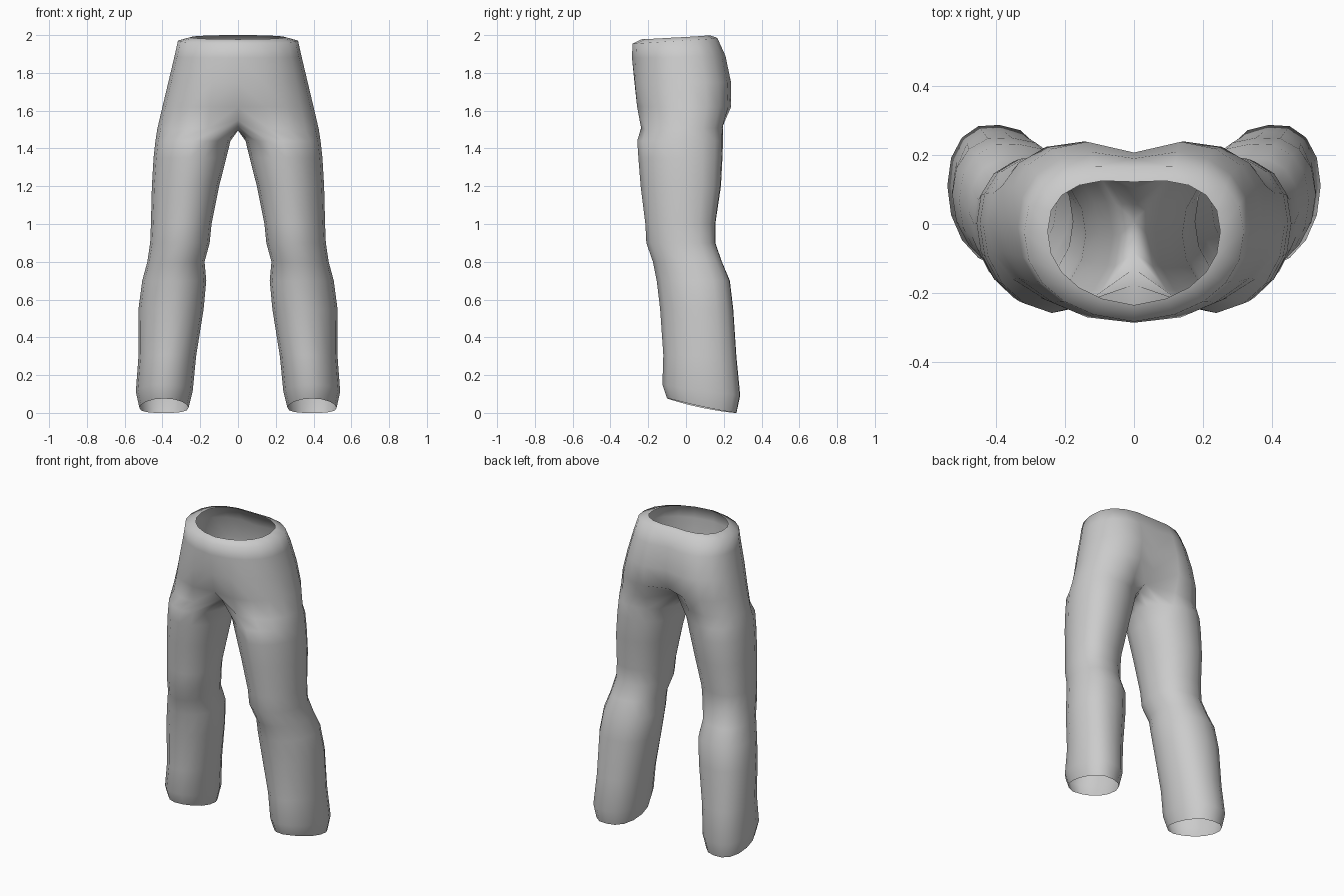
import bpy, bmesh, math

if "Cube" in bpy.data.objects:
    bpy.data.objects.remove(bpy.data.objects["Cube"])

N = 16      # vertices around a leg
H = 11      # of these, the ones continuing up into the half pelvis

# Pelvis levels: z front, z back, half width, y front, y back, front dent, back cleft
PELVIS = [
    (1.978, 2.00, .25, -.235, .122, 0, 0),
    (1.955, 1.985, .318, -.283, .165, 0, 0),
    (1.88, 1.89, .337, -.286, .20, 0, .01),
    (1.75, 1.75, .369, -.283, .232, .01, .025),
    (1.62, 1.62, .40, -.275, .237, .03, .05),
    (1.50, 1.51, .427, -.265, .202, .09, .10),
]
# Leg levels: z, x inner, x outer, y front, y back
LEG = [
    (1.44, .04, .437, -.258, .196),
    (1.35, .062, .447, -.252, .193),
    (1.20, .10, .456, -.24, .185),
    (1.00, .14, .461, -.215, .155),
    (.90, .15, .465, -.21, .155),
    (.80, .177, .48, -.175, .19),
    (.70, .168, .507, -.155, .232),
    (.55, .182, .527, -.137, .25),
    (.30, .222, .527, -.12, .267),
    (.12, .24, .541, -.125, .287),
    (.045, .262, .522, -.10, .267),
]


def power(v, p):
    return math.copysign(abs(v) ** p, v)


bm = bmesh.new()

# Waist and hips: half rings from front centre, round the side, to back centre
rings = []
for zf, zb, rx, yf, yb, dent, cleft in PELVIS:
    ring = []
    for i in range(H):
        a = math.radians(-90 + 180 * i / (H - 1))
        c, s = math.cos(a), math.sin(a)
        z = zf + (zb - zf) * (s + 1) / 2
        x = 0 if i in (0, H - 1) else rx * power(c, .85)
        # fullest part of the hips lies beside the centre line
        full = min(1, abs(s) / (.951 if (dent if s < 0 else cleft) else 1))
        y = (yf + yb) / 2 + (yb - yf) / 2 * power(math.copysign(full, s), .88) + .035 * c
        near = max(0, 1 - x / (rx * .45))
        y += near * (dent if s < 0 else -cleft)
        if zf < 1.55:                       # the seam rises at the centre
            z += .05 * near
        ring.append(bm.verts.new((x, y, z)))
    rings.append(ring)

# Crotch seam closes the lowest half ring into a full leg ring
front, back = rings[-1][0].co, rings[-1][-1].co
seam = []
for k in range(1, N - H + 1):
    t = k / (N - H + 1)
    p = back.lerp(front, t)
    p.z -= .06 * math.sin(math.pi * t)
    seam.append(bm.verts.new((0, p.y, p.z)))
top = rings[-1] + seam

for a, b in zip(rings, rings[1:]):
    for i in range(H - 1):
        bm.faces.new((a[i], b[i], b[i + 1], a[i + 1]))

# Leg
previous = top
for z, xi, xo, yf, yb in LEG:
    tilt = .07 * max(0, 1 - z / .35)        # hem rises toward the front
    ring = []
    for i in range(N):
        a = math.radians(-112.5 + 22.5 * i)
        c, s = math.cos(a), math.sin(a)
        ring.append(bm.verts.new((
            (xi + xo) / 2 + (xo - xi) / 2 * power(c, .95),
            (yf + yb) / 2 + (yb - yf) / 2 * power(s, .95) + .03 * max(0, c),
            z + tilt * (1.25 * ((1 - s) / 2) ** 1.5 - .6))))
    for i in range(N):
        j = (i + 1) % N
        bm.faces.new((previous[i], ring[i], ring[j], previous[j]))
    previous = ring

# Rest the lowest hem point on the floor
low = min(v.co.z for v in bm.verts)
for v in previous:
    v.co.z -= low

bmesh.ops.recalc_face_normals(bm, faces=bm.faces)
# Keep the outside facing out
bm.faces.ensure_lookup_table()
outer = max(bm.faces, key=lambda f: f.calc_center_median().x)
if outer.normal.x < 0:
    bmesh.ops.reverse_faces(bm, faces=bm.faces)
for f in bm.faces:
    f.smooth = True

mesh = bpy.data.meshes.new("trousers")
bm.to_mesh(mesh)
bm.free()
trousers = bpy.data.objects.new("trousers", mesh)
bpy.context.collection.objects.link(trousers)

# Other half
mirror = trousers.modifiers.new("mirror", 'MIRROR')
mirror.use_clip = True
mirror.merge_threshold = .001

cloth = bpy.data.materials.new("grey cloth")
cloth.diffuse_color = (.6, .6, .6, 1)
cloth.use_nodes = True
cloth.node_tree.nodes["Principled BSDF"].inputs["Base Color"].default_value = cloth.diffuse_color
mesh.materials.append(cloth)
